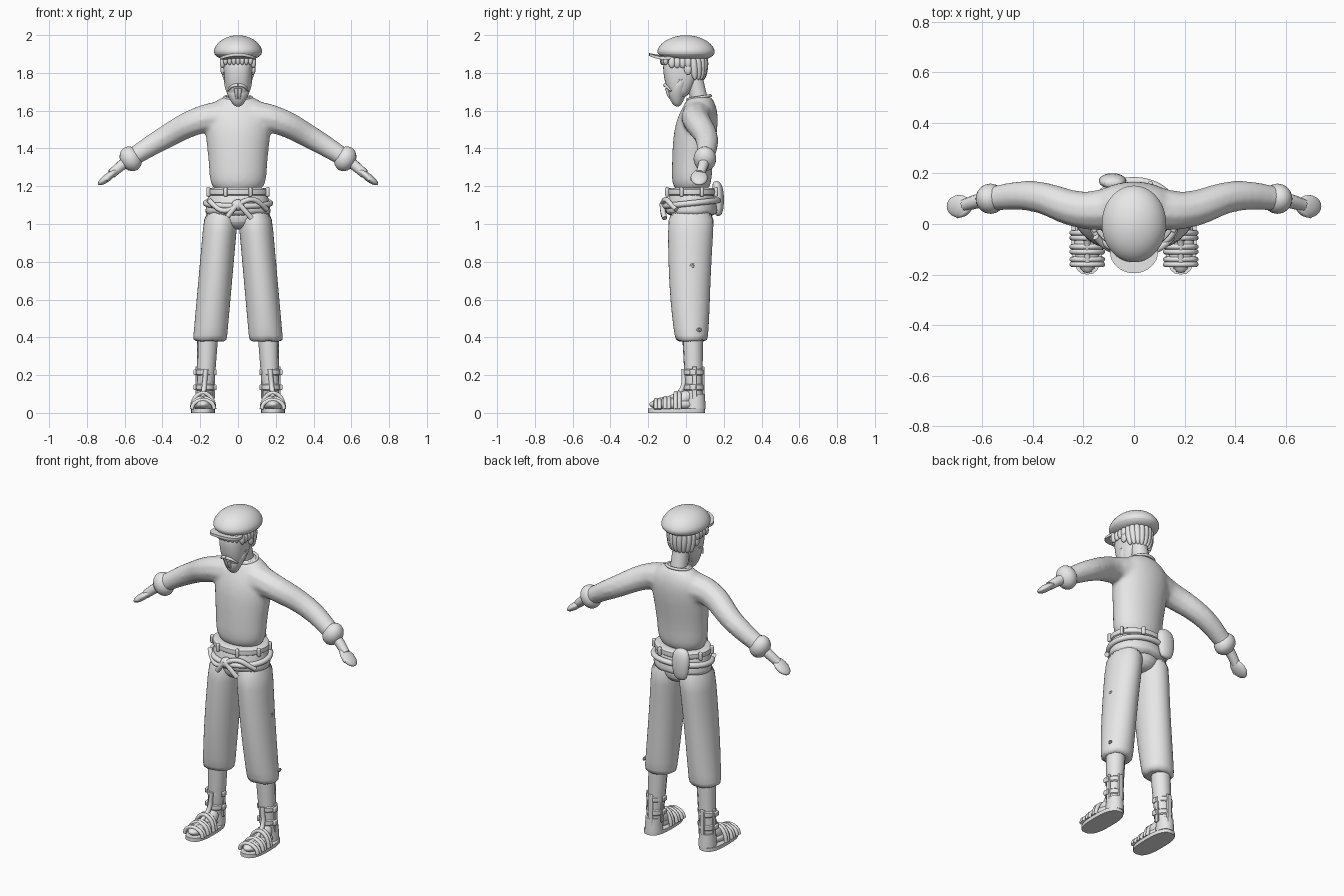
import bpy, bmesh, math, random
from math import sin, cos, pi, tau

random.seed(4)
cube = bpy.data.objects.get("Cube")
if cube:
    bpy.data.objects.remove(cube, do_unlink=True)

GREY = (0.8, 0.8, 0.8, 1)
clay = bpy.data.materials.new("light_grey")
clay.use_nodes = True
clay.diffuse_color = GREY
clay.node_tree.nodes["Principled BSDF"].inputs["Base Color"].default_value = GREY


def mix(first, last, t):
    return first + (last - first) * t


def spread(first, last, count):
    return [mix(first, last, i / (count - 1)) for i in range(count)]


def select_only(*objects):
    bpy.ops.object.select_all(action='DESELECT')
    for ob in objects:
        ob.select_set(True)
    bpy.context.view_layer.objects.active = objects[0]


def finish(ob, name):
    ob.name = name
    ob.data.materials.clear()
    ob.data.materials.append(clay)
    select_only(ob)
    bpy.ops.object.shade_smooth_by_angle(angle=pi / 4)
    return ob


def link(name, data):
    ob = bpy.data.objects.new(name, data)
    bpy.context.collection.objects.link(ob)
    return ob


def loft(name, rings, x=0, sides=24, smooth=2, ragged=0, power=1):
    """Skin level elliptical rings, each given as (y, z, half width, half depth)."""
    bm = bmesh.new()
    loops = []
    for y, z, width, depth in rings:
        loop = []
        for i in range(sides):
            c, d = cos(tau * i / sides), sin(tau * i / sides)
            c = math.copysign(abs(c) ** power, c)
            d = math.copysign(abs(d) ** power, d)
            tear = 0 if loops else ragged * (random.random() + (i % 9 == 4))
            loop.append(bm.verts.new((x + c * width, y + d * depth, z + tear)))
        loops.append(loop)
    for lower, upper in zip(loops, loops[1:]):
        for i in range(sides):
            bm.faces.new((lower[i - 1], lower[i], upper[i], upper[i - 1]))
    bm.faces.new(loops[0])
    bm.faces.new(loops[-1])
    bmesh.ops.recalc_face_normals(bm, faces=bm.faces)
    mesh = bpy.data.meshes.new(name)
    bm.to_mesh(mesh)
    bm.free()
    ob = link(name, mesh)
    if smooth:
        ob.modifiers.new("smooth", 'SUBSURF').levels = smooth
    return finish(ob, name)


def tube(name, points, radius, side=1, closed=False, end=1):
    """Round cord through the points, its radius scaled towards the end."""
    curve = bpy.data.curves.new(name, 'CURVE')
    curve.dimensions = '3D'
    curve.bevel_depth, curve.bevel_resolution, curve.resolution_u = radius, 3, 6
    curve.use_fill_caps = True
    spline = curve.splines.new('BEZIER')
    spline.bezier_points.add(len(points) - 1)
    for knot, (x, y, z), scale in zip(spline.bezier_points, points, spread(1, end, len(points))):
        knot.co = (x * side, y, z)
        knot.handle_left_type = knot.handle_right_type = 'AUTO'
        knot.radius = scale
    spline.use_cyclic_u = closed
    select_only(link(name, curve))
    bpy.ops.object.convert(target='MESH')
    return finish(bpy.context.object, name)


def blob(name, location, scale, rotation=(0, 0, 0)):
    bpy.ops.mesh.primitive_uv_sphere_add(segments=20, ring_count=12, location=location, rotation=rotation)
    bpy.context.object.scale = scale
    return finish(bpy.context.object, name)


def box(name, location, size, turn=0):
    bpy.ops.mesh.primitive_cube_add(size=1, location=location, rotation=(0, 0, turn))
    ob = bpy.context.object
    ob.scale = size
    bpy.ops.object.transform_apply(location=False, rotation=False, scale=True)
    bevel = ob.modifiers.new("round", 'BEVEL')
    bevel.width, bevel.segments = min(size) / 3, 2
    return finish(ob, name)


def band(name, x, y, z, width, depth, height, thick):
    """Flat strap wrapped round an ellipse."""
    rows = [(-1, 0), (-1, thick), (1, thick), (1, 0)]
    loft(name, [(y, z + up * height / 2, width + out, depth + out) for up, out in rows], x, smooth=1)


def waist(angle, z, grow=0):
    return ((0.17 + grow) * sin(angle), 0.03 - (0.14 + grow) * cos(angle), z)


around = [tau * i / 16 for i in range(16)]

# Tunic: torso and sleeves fused into one soft surface
torso = loft("tunic", [(.03, 1.15, .155, .11), (.03, 1.3, .15, .105), (.05, 1.5, .178, .12),
                       (.07, 1.6, .18, .1), (.075, 1.66, .11, .07), (.075, 1.68, .06, .05)])
bpy.ops.object.modifier_apply(modifier="smooth")
sleeves = [tube("sleeve", [(.08, .06, 1.57), (.2, .055, 1.55), (.4, .11, 1.45), (.58, .1, 1.34)],
                .088, side, end=.55) for side in (-1, 1)]
select_only(torso, *sleeves)
bpy.ops.object.join()
fuse = torso.modifiers.new("fuse", 'REMESH')
fuse.mode, fuse.voxel_size, fuse.use_smooth_shade = 'VOXEL', 0.01, True
relax = torso.modifiers.new("relax", 'SMOOTH')
relax.factor, relax.iterations = 0.5, 9
tube("neckline", [(.07 * sin(a), .07 - .06 * cos(a), 1.67 - .01 * cos(a)) for a in around], .008, closed=True)

# Tunic hem and trouser seat
loft("tunic_hem", [(.03, z, mix(.18, .15, t), mix(.14, .1, t * t))
                   for t, z in zip(spread(0, 1, 5), spread(1.03, 1.2, 5))], sides=36, smooth=1, ragged=.015)
loft("trouser_seat", [(.03, .97, .05, .06), (.03, 1, .11, .11), (.03, 1.1, .16, .12)])

# Belt, rope and knot
band("belt", 0, .03, 1.17, .155, .125, .04, .014)
for i in range(8):
    turn = tau * (i + .5) / 8
    box("belt_loop", waist(turn, 1.17), (.02, .02, .05), turn)
tube("waist_rope", [waist(a, 1.11 - .015 * cos(a)) for a in around], .016, closed=True)
tube("crossing_rope", [waist(a, 1.1 + .03 * sin(4 * a), .01) for a in spread(-1, 1, 9)], .014)
blob("knot", waist(0, 1.1), (.035, .03, .03))
for name, lean, low in (("left_rope_end", .4, 1.03), ("right_rope_end", -.3, 1.04)):
    tube(name, [waist(lean * t, mix(1.11, low, t), .015) for t in (0, .5, 1)], .014)

# Belt pouch on the back
loft("pouch", [(.17, 1.04, .03, .015), (.175, 1.08, .05, .027), (.17, 1.18, .06, .032),
               (.16, 1.23, .035, .02)], x=-.085)

# Neck and head
tube("neck", [(0, .08, 1.62), (0, .055, 1.72), (0, .03, 1.84)], .048)
loft("head", [(-.04, 1.66, .05, .04), (-.03, 1.74, .07, .08), (-.025, 1.8, .077, .097),
              (-.015, 1.9, .082, .11)], power=.8)

# Beard, moustache, ears and hair
loft("beard", [(-.045, 1.62, .02, .015), (-.05, 1.66, .045, .04), (-.04, 1.73, .077, .06),
               (0, 1.8, .077, .02)])
for side in (-1, 1):
    for i in range(5):
        x, back = .01 + .014 * i, .018 * i
        tube("beard_lock", [(x * mix(1, .6, t), mix(back - .1, back / 2 - .06, t * t),
                             mix(1.72 + back * .7, 1.64 + back / 2, t)) for t in (0, .5, 1)],
             .012, side, end=.3)
    tube("moustache", [(0, -.11, 1.735), (.03, -.105, 1.73), (.055, -.08, 1.705)], .011, side, end=.4)
    blob("ear", (.08 * side, .01, 1.82), (.013, .02, .03))
    for y in spread(-.075, .01, 4):
        blob("side_curl", (.082 * side, y, 1.855), (.014, .018, .03))
for x in spread(-.066, .066, 7):
    blob("fringe_lock", (x, 4 * x * x - .125, 1.87), (.013, .014, .028))
for a in spread(-1.3, 1.3, 9):
    blob("back_hair_lock", (.073 * sin(a), .022 + .075 * cos(a), 1.83), (.02, .02, .068),
         (-cos(a) / 10, sin(a) / 10, -a))

# Flat cap with a curved peak
dome = [(0, 1.9 + .1 * sin(t), .133 * cos(t), .158 * cos(t)) for t in spread(0, 1.45, 6)]
loft("cap", [(.005, 1.865, .09, .11)] + dome)
peak = loft("cap_peak", [(-.11, 1.89, .095, .085), (-.11, 1.905, .095, .085)], sides=32, smooth=0)
for vertex in peak.data.vertices:
    vertex.co.z -= 2.2 * vertex.co.x ** 2

for side in (-1, 1):
    # Rolled cuff, forearm and hand
    blob("cuff", (.568 * side, .1, 1.345), (.056, .06, .068), (0, .5 * side, 0))
    tube("forearm", [(.57, .1, 1.345), (.62, .09, 1.308), (.67, .075, 1.265)], .031, side, end=.8)
    blob("hand", (.692 * side, .07, 1.245), (.06, .045, .021), (0, .65 * side, 0))
    tube("thumb", [(.645, .07, 1.28), (.675, .043, 1.26), (.7, .035, 1.235)], .013, side)

    # Cropped trouser leg with a ragged hem
    leg = [(.03 - .01 * sin(pi * t), mix(.37, 1.1, t), .09, mix(.08, .125, t ** .5), mix(.15, .085, t))
           for t in [0, .03] + spread(.2, 1, 5)]
    trouser = loft("trouser_leg", [ring[:4] for ring in leg], sides=28, smooth=1, ragged=.01)
    for i, vertex in enumerate(trouser.data.vertices):
        vertex.co.x += side * leg[i // 28][4]

    # Shin and foot
    tube("shin", [(.16, .035, .42), (.17, .04, .2), (.18, .045, .05)], .056, side, end=.75)
    blob("forefoot", (.185 * side, -.07, .045), (.053, .125, .035))
    blob("instep", (.18 * side, -.02, .07), (.044, .08, .04), (.5, 0, 0))
    blob("heel", (.18 * side, .045, .05), (.045, .056, .05))

    # Sandal sole, foot straps and ankle wraps
    loft("sandal_sole", [(-.05, z, .063, .15) for z in (0, .022)], .185 * side, smooth=0, power=.75)
    for y, top in ((-.15, .068), (-.1, .08), (-.045, .105)):
        for shift in (-.01, .01):
            tube("foot_strap", [(.185 - .06 * cos(a), y + shift, mix(.02, top, sin(a)))
                                for a in spread(0, pi, 7)], .011, side)
    tube("instep_strap", [(.185, -.15, .065), (.185, -.06, .09), (.18, -.02, .13), (.17, -.01, .23)], .013, side)
    loft("heel_guard", [(.05, .02, .05, .054), (.05, .1, .045, .05)], .18 * side, smooth=0)
    for z in (.135, .215):
        band("ankle_wrap", .174 * side, .042, z, .042, .045, .035, .01)
        for edge in (-1, 1):
            box("strap_buckle", (.174 * side + .054 * edge, .035, z), (.014, .035, .03))
    for edge in (-1, 1):
        box("ankle_stay", (.174 * side + .047 * edge, .045, .16), (.01, .026, .17))
    box("heel_stay", (.174 * side, .092, .15), (.03, .012, .19))

# Small worn holes in the left trouser leg
for x, y, z in ((.2, .035, .78), (.23, .07, .44)):
    tube("worn_hole", [(x, y + .01 * cos(a), z + .007 * sin(a)) for a in around], .004, closed=True)
